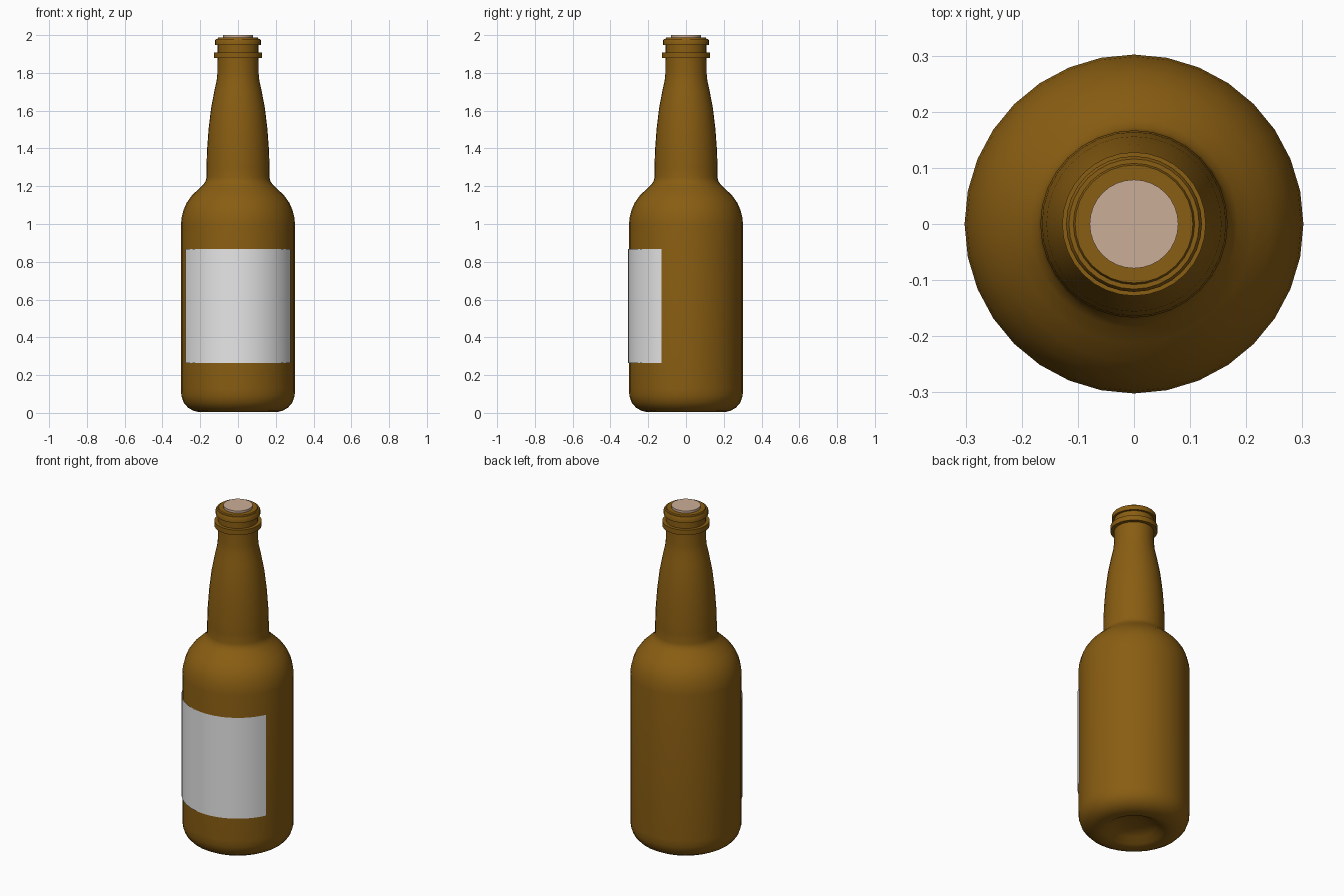
import bpy, math

if "Cube" in bpy.data.objects:
    bpy.data.objects.remove(bpy.data.objects["Cube"])

SEGMENTS = 32


def material(name, rgb):
    m = bpy.data.materials.new(name)
    m.diffuse_color = (*rgb, 1)
    m.use_nodes = True
    m.node_tree.nodes["Principled BSDF"].inputs["Base Color"].default_value = m.diffuse_color
    return m


def make(name, verts, faces, mat):
    mesh = bpy.data.meshes.new(name)
    mesh.from_pydata(verts, [], faces)
    mesh.materials.append(mat)
    obj = bpy.data.objects.new(name, mesh)
    bpy.context.collection.objects.link(obj)
    bpy.ops.object.select_all(action='DESELECT')
    obj.select_set(True)
    bpy.context.view_layer.objects.active = obj
    bpy.ops.object.shade_smooth_by_angle(angle=math.radians(35))
    return obj


def lathe(name, profile, mat):
    """Spin (radius, height) points, listed bottom to top, and cap both ends."""
    n = SEGMENTS
    verts = [(r * math.sin(2 * math.pi * i / n), -r * math.cos(2 * math.pi * i / n), z)
             for r, z in profile for i in range(n)]
    faces = [(k * n + i, k * n + (i + 1) % n, (k + 1) * n + (i + 1) % n, (k + 1) * n + i)
             for k in range(len(profile) - 1) for i in range(n)]
    faces.append(tuple(reversed(range(n))))
    faces.append(tuple(range(len(verts) - n, len(verts))))
    return make(name, verts, faces, mat)


amber = material("amber glass", (0.25, 0.11, 0.006))
paper = material("label paper", (0.8, 0.8, 0.8))
cork = material("cork", (0.60, 0.42, 0.31))

# Bottle: hollowed base, body, shoulder, tapering neck and two finish rings
lathe("bottle", [
    (0.03, 0.055), (0.08, 0.05), (0.12, 0.035), (0.155, 0.012), (0.18, 0.004), (0.205, 0.004),
    (0.235, 0.011), (0.265, 0.028), (0.288, 0.055), (0.300, 0.09), (0.302, 0.13),
    (0.302, 1.00), (0.298, 1.035), (0.288, 1.075), (0.272, 1.112), (0.245, 1.15),
    (0.212, 1.182), (0.185, 1.208), (0.172, 1.225), (0.167, 1.245),
    (0.167, 1.30), (0.164, 1.39), (0.156, 1.50), (0.143, 1.61), (0.126, 1.70),
    (0.113, 1.76), (0.109, 1.80), (0.108, 1.878),
    (0.128, 1.878), (0.128, 1.908), (0.108, 1.908),
    (0.108, 1.948), (0.121, 1.948), (0.121, 1.972), (0.116, 1.980),
    (0.108, 1.980), (0.105, 1.987),
], amber)

# Cork: stopper standing just proud of the mouth
lathe("cork_stopper", [(0.079, 1.93), (0.079, 2.0)], cork)

# Label: thin curved sheet wrapped around the front
steps, half = 24, math.radians(65)
angles = [-half + 2 * half * i / steps for i in range(steps + 1)]
sheet = [(0.306 * math.sin(a), -0.306 * math.cos(a), z) for z in (0.265, 0.868) for a in angles]
row = steps + 1
make("front_label", sheet,
     [(i, i + 1, row + i + 1, row + i) for i in range(steps)], paper)
